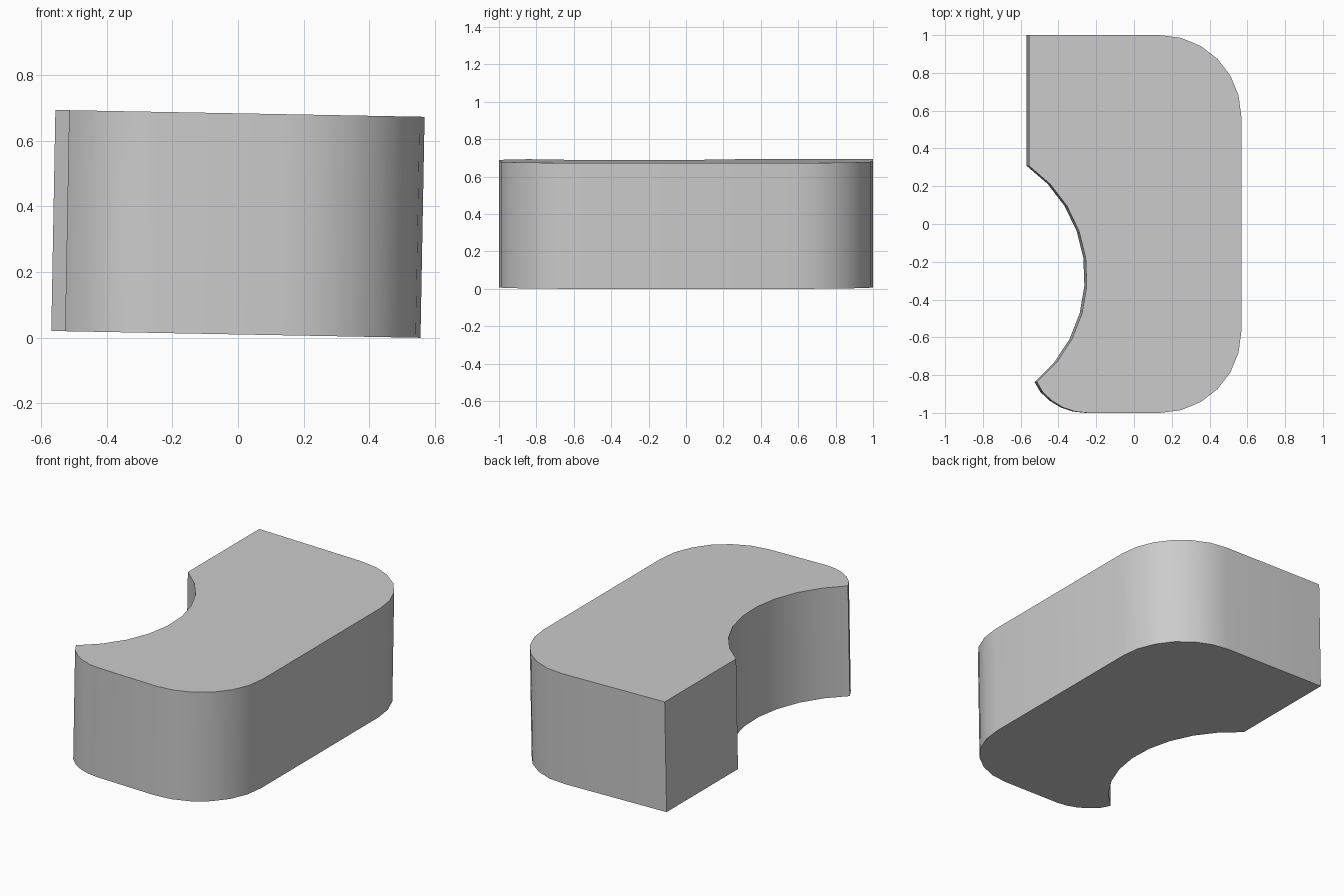
import bpy, bmesh
from math import radians, sin, cos

cube = bpy.data.objects.get("Cube")
if cube:
    bpy.data.objects.remove(cube, do_unlink=True)

HEIGHT = 0.673
TILT = 0.0185


def arc(cx, cy, r, start, end, steps):
    """Points along a circular arc, angles in degrees."""
    angles = [radians(start + (end - start) * i / steps) for i in range(steps + 1)]
    return [(cx + r * cos(a), cy + r * sin(a)) for a in angles]


# Outline: two large round corners, a square corner, a scooped side, a small round corner
outline = (
    arc(0.132, -0.57, 0.43, -90, 0, 6)
    + arc(0.132, 0.57, 0.43, 0, 90, 6)
    + [(-0.562, 1.0)]
    + arc(-0.971, -0.28, 0.716, 55.2, -51, 9)
    + arc(-0.25, -0.685, 0.315, 208, 270, 5)[1:]
)

# Solid block extruded from the outline
bm = bmesh.new()
base = bm.faces.new([bm.verts.new((x, y, -HEIGHT / 2)) for x, y in outline])
top = bmesh.ops.extrude_face_region(bm, geom=[base], use_keep_orig=True)
bmesh.ops.translate(bm, vec=(0, 0, HEIGHT),
                    verts=[v for v in top["geom"] if isinstance(v, bmesh.types.BMVert)])
bmesh.ops.recalc_face_normals(bm, faces=bm.faces)
mesh = bpy.data.meshes.new("scooped_block")
bm.to_mesh(mesh)
bm.free()

# Plain grey finish
grey = bpy.data.materials.new("plain_grey")
grey.use_nodes = True
colour = (0.6, 0.6, 0.6, 1)
grey.diffuse_color = colour
grey.node_tree.nodes["Principled BSDF"].inputs["Base Color"].default_value = colour
mesh.materials.append(grey)

# Place with its slight sideways lean
block = bpy.data.objects.new("scooped_block", mesh)
bpy.context.collection.objects.link(block)
block.rotation_euler.y = TILT
block.location.z = HEIGHT / 2 * cos(TILT) + 0.562 * sin(TILT)

bpy.ops.object.select_all(action="DESELECT")
block.select_set(True)
bpy.context.view_layer.objects.active = block
bpy.ops.object.shade_smooth_by_angle(angle=radians(30))
